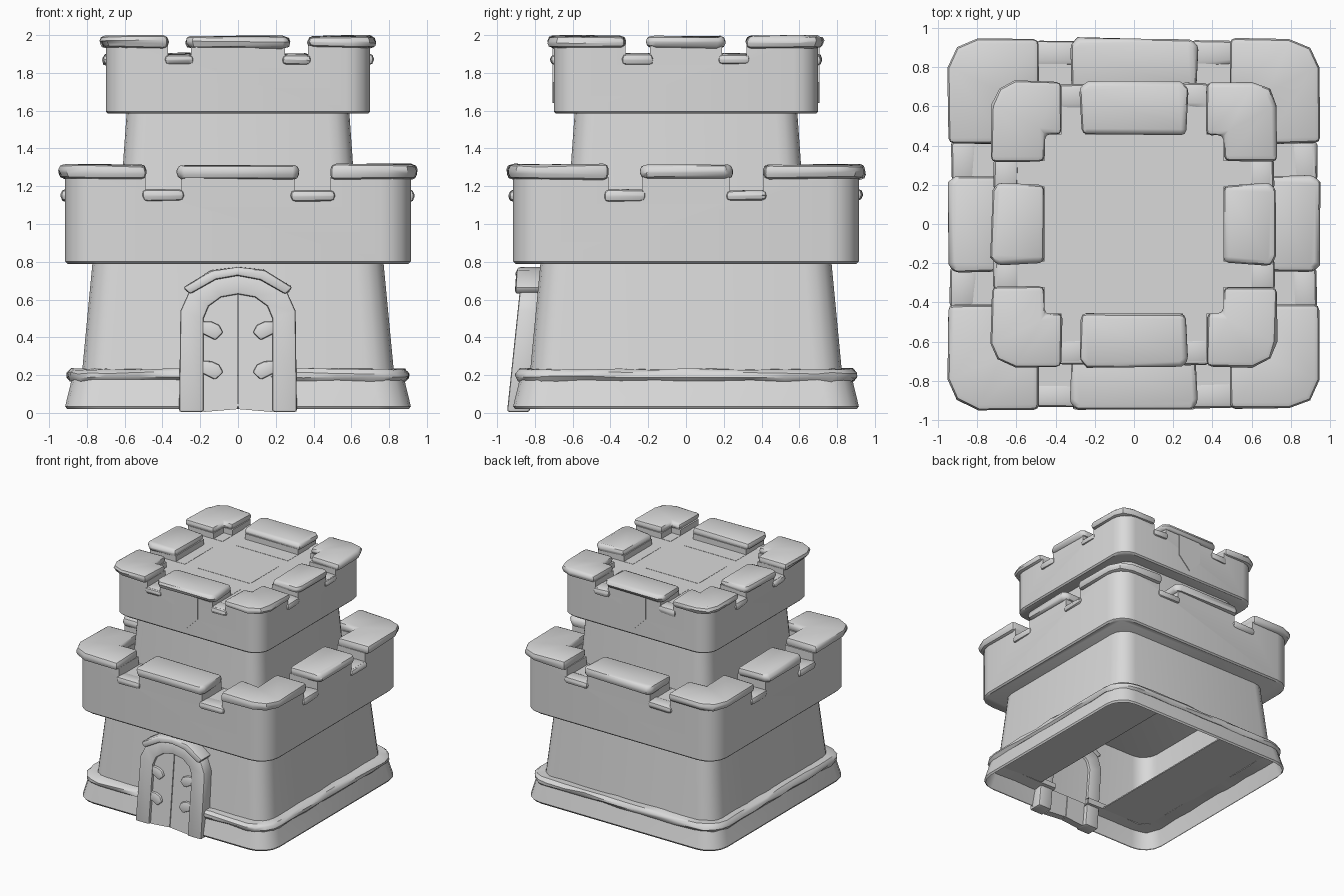
import bpy, bmesh, math, random
from mathutils import Vector

random.seed(4)
if "Cube" in bpy.data.objects:
    bpy.data.objects.remove(bpy.data.objects["Cube"])

stone_grey = bpy.data.materials.new("stone_grey")
stone_grey.use_nodes = True
stone_grey.diffuse_color = (0.7, 0.7, 0.7, 1)
stone_grey.node_tree.nodes["Principled BSDF"].inputs["Base Color"].default_value = (0.7, 0.7, 0.7, 1)
parts = []


def skin(name, sections, loop=False, caps=True, bevel=0, jitter=0, gap=None):
    """Join a row of closed cross-sections into one mesh object."""
    bm = bmesh.new()
    rings = [[bm.verts.new(p) for p in s] for s in sections]
    pairs = list(zip(rings, rings[1:])) + ([(rings[-1], rings[0])] if loop else [])
    for a, b in pairs:
        for i in range(len(a)):
            j = (i + 1) % len(a)
            bm.faces.new((a[i], a[j], b[j], b[i]))
    if caps and not loop:
        bm.faces.new(rings[0])
        bm.faces.new(rings[-1])
    bmesh.ops.recalc_face_normals(bm, faces=bm.faces)
    for v in bm.verts:
        v.co += Vector([random.uniform(-jitter, jitter) for _ in range(3)])
    if gap:
        cut = [f for f in bm.faces if gap(f.calc_center_median())]
        bmesh.ops.delete(bm, geom=cut, context='FACES')
    if bevel:
        sharp = [e for e in bm.edges if len(e.link_faces) == 2 and e.calc_face_angle() > 0.9]
        bmesh.ops.bevel(bm, geom=sharp, offset=bevel, offset_type='OFFSET',
                        segments=2, profile=0.5, affect='EDGES', clamp_overlap=True)
    mesh = bpy.data.meshes.new(name)
    bm.to_mesh(mesh)
    bm.free()
    mesh.materials.append(stone_grey)
    ob = bpy.data.objects.new(name, mesh)
    bpy.context.collection.objects.link(ob)
    parts.append(ob)
    return ob


def rounded_square(half, r, z, seg=4, sub=1):
    pts = []
    for k, (sx, sy) in enumerate([(1, 1), (-1, 1), (-1, -1), (1, -1)]):
        for i in range(seg + 1):
            a = math.pi / 2 * (k + i / seg)
            pts.append(Vector((sx * (half - r) + r * math.cos(a),
                               sy * (half - r) + r * math.sin(a), z)))
        # extra points along the straight side to the next corner
        step = Vector((-(sx + sy) / 2, (sx - sy) / 2, 0)) * 2 * (half - r) / sub
        last = pts[-1]
        pts += [last + step * i for i in range(1, sub)]
    return pts


def prism(name, outline, z0, z1, **kw):
    return skin(name, [[(x, y, z) for x, y in outline] for z in (z0, z1)], **kw)


def rect(x0, x1, y0, y1):
    return [(x0, y0), (x1, y0), (x1, y1), (x0, y1)]


def carve(target, outline, z0, z1):
    """Cut a box out of the target."""
    cutter = prism("cutter", outline, z0, z1)
    parts.remove(cutter)
    cutter.hide_render = True
    mod = target.modifiers.new("notch", 'BOOLEAN')
    mod.operation, mod.solver, mod.object = 'DIFFERENCE', 'EXACT', cutter
    bpy.context.view_layer.objects.active = target
    bpy.ops.object.modifier_apply(modifier=mod.name)
    bpy.data.objects.remove(cutter)


def cap_stone(name, outline, z0, z1):
    return prism(name, outline, z0, z1, bevel=0.028, jitter=0.007)


def battlement(tier, half, r, z0, z1, floor, inner, out, nx, ny, top):
    """Parapet with notches; nx and ny are the notch ranges along x and y."""
    wall = skin(tier + "_battlement", [rounded_square(half - 0.012, r, z0),
                                       rounded_square(half, r, z0 + 0.012),
                                       rounded_square(half, r, z1)])
    carve(wall, rect(-inner, inner, -inner, inner), floor, z1 + 0.2)
    for s in (1, -1):
        for (a, b), flip in ((nx, False), (ny, True)):
            lo, hi = sorted((s * a, s * b))
            box = rect(lo, hi, -1.2, 1.2)
            carve(wall, [(y, x) for x, y in box] if flip else box, floor - 0.002, z1 + 0.2)

    cap_z = (z1 - 0.012, top)
    sill_z = (floor - 0.058, floor + 0.004)
    rc = r * 0.95
    c = 0.03
    mx, my = nx[0] + 0.015, ny[0] + 0.008
    # L-shaped corner cap, and the sill stones lying in the notches
    ell = [(out, ny[1]), (out, out - rc), (out - rc * 0.3, out - rc * 0.3),
           (out - rc, out), (nx[1], out), (nx[1], inner), (inner, inner), (inner, ny[1])]
    sill = rect(nx[0] - 0.02, nx[1] + 0.02, out - 0.14, out - 0.01)
    sill_side = rect(out - 0.14, out - 0.01, ny[0] - 0.02, ny[1] + 0.02)
    # caps in the middle of each side
    middle = [(-mx, inner), (mx, inner), (mx + 0.01, out - c), (mx - c, out),
              (-mx + c, out), (-mx - 0.01, out - c)]
    side = [(inner, -my), (inner, my), (out - c, my + 0.01), (out, my - c),
            (out, -my + c), (out - c, -my - 0.01)]
    for sx in (1, -1):
        for outline in (middle, side):
            cap_stone(tier + "_middle_cap", [(x * sx, y * sx) for x, y in outline], *cap_z)
        for sy in (1, -1):
            cap_stone(tier + "_corner_cap", [(x * sx, y * sy) for x, y in ell], *cap_z)
            for outline in (sill, sill_side):
                cap_stone(tier + "_notch_sill", [(x * sx, y * sy) for x, y in outline], *sill_z)


# plinth and lower wall, open underneath
skin("plinth", [rounded_square(0.905, 0.17, 0.02), rounded_square(0.915, 0.17, 0.035),
                rounded_square(0.875, 0.16, 0.2)], caps=False)
skin("lower_wall", [rounded_square(0.828, 0.15, 0.19), rounded_square(0.768, 0.14, 0.82)], caps=False)

# worn ledge around the plinth, broken by the doorway, with its bed stones inside
ledge = [(-0.075, 0.185), (0.025, 0.17), (0.042, 0.19), (0.042, 0.212), (0.02, 0.232), (-0.075, 0.232)]
skin("plinth_ledge", [rounded_square(0.86 + d, 0.16 + d, z, 4, 8) for d, z in ledge],
     loop=True, jitter=0.006, gap=lambda c: c.y < -0.7 and abs(c.x) < 0.2)
for s in (1, -1):
    prism("ledge_bed", [(s * x, y) for x, y in rect(0.33, 0.8, -0.79, 0.79)], 0.187, 0.197)

# two battlement tiers with the upper wall between them
battlement("lower", 0.915, 0.16, 0.789, 1.25, 1.178, 0.65, 0.945, (0.30, 0.49), (0.23, 0.41), 1.314)
skin("upper_wall", [rounded_square(0.622, 0.12, 1.13), rounded_square(0.588, 0.115, 1.61)])
battlement("upper", 0.70, 0.13, 1.584, 1.945, 1.898, 0.455, 0.727, (0.25, 0.37), (0.19, 0.32), 1.994)

# pointed shields on front and back
for s in (1, -1):
    shield = [(-0.11, 1.94), (0.11, 1.94), (0.11, 1.75), (0, 1.64), (-0.11, 1.75)]
    skin("shield_plate", [[(x, s * y, z) for x, z in shield] for y in (0.698, 0.706)])


def lean(z, out=0.0):
    """Front position of the doorway, leaning back with the wall."""
    return -0.925 + 0.105 * z - out


def mirrored(half):
    return half + [(-x, z) for x, z in reversed(half[:-1])]


def arch_band(name, outer, inner, out, depth, **kw):
    sections = []
    for (xo, zo), (xi, zi) in zip(mirrored(outer), mirrored(inner)):
        sections.append([(xo, lean(zo, out), zo), (xi, lean(zi, out), zi),
                         (xi, lean(zi, out) + depth, zi), (xo, lean(zo, out) + depth, zo)])
    skin(name, sections, **kw)


# door frame and the hood over its arch
opening = [(0.182, 0.005), (0.182, 0.5), (0.155, 0.565), (0.09, 0.612), (0, 0.628)]
arch_band("door_frame", [(0.312, 0.005), (0.305, 0.54), (0.26, 0.64), (0.14, 0.71), (0, 0.735)],
          opening, 0.023, 0.12, bevel=0.012)
arch_band("door_hood", [(0.292, 0.665), (0.14, 0.755), (0, 0.773)],
          [(0.255, 0.63), (0.12, 0.705), (0, 0.728)], 0.05, 0.15, bevel=0.014, jitter=0.004)

# two door leaves with strap hinges
for s in (1, -1):
    leaf = [(0.003, 0.02)] + opening[:-1] + [(0.003, 0.628)]
    skin("door_leaf", [[(s * x, lean(z) + d, z) for x, z in leaf] for d in (0, 0.06)])
    for z0 in (0.175, 0.385):
        strap = [(0.19, 0.035), (0.12, 0.0), (0.078, 0.04), (0.1, 0.08), (0.14, 0.098), (0.19, 0.1)]
        skin("door_hinge", [[(s * x, lean(z0 + z) + d, z0 + z) for x, z in strap]
                            for d in (-0.02, 0.01)], bevel=0.01)

# smooth shading that keeps hard edges
bpy.ops.object.select_all(action='DESELECT')
for ob in parts:
    ob.select_set(True)
bpy.context.view_layer.objects.active = parts[0]
bpy.ops.object.shade_smooth_by_angle(angle=math.radians(40))
